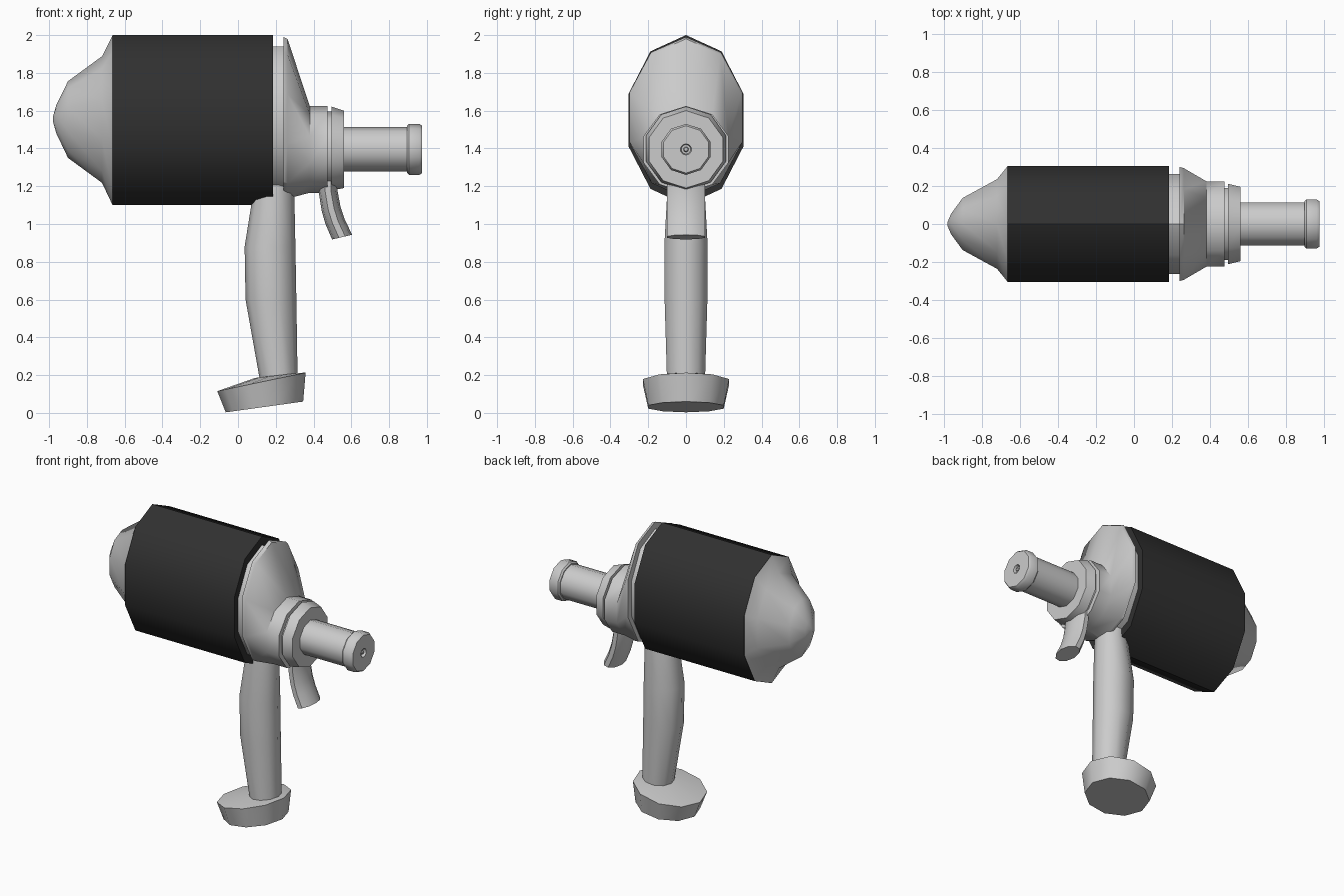
import bpy, bmesh, math
from mathutils import Vector

N = 10


def loft(name, rings, angle=40, color=None, caps=(True, True)):
    """Skin ten-sided rings; each ring = (ax, az, bx, bz, half width in y)."""
    bm = bmesh.new()
    loops = []
    for ax, az, bx, bz, w in rings:
        a, b = Vector((ax, 0, az)), Vector((bx, 0, bz))
        mid, u = (a + b) / 2, (b - a) / 2
        loops.append([bm.verts.new(mid + u * math.cos(t) + Vector((0, w * math.sin(t), 0)))
                      for t in (2 * math.pi * i / N for i in range(N))])
    for p, q in zip(loops, loops[1:]):
        for i in range(N):
            j = (i + 1) % N
            bm.faces.new((p[i], p[j], q[j], q[i]))
    if caps[0]:
        bm.faces.new(loops[0])
    if caps[1]:
        bm.faces.new(loops[-1])
    bmesh.ops.recalc_face_normals(bm, faces=bm.faces)
    me = bpy.data.meshes.new(name)
    bm.to_mesh(me)
    bm.free()
    ob = bpy.data.objects.new(name, me)
    bpy.context.collection.objects.link(ob)
    if color:
        mat = bpy.data.materials.new(name)
        mat.diffuse_color = color
        me.materials.append(mat)
    bpy.ops.object.select_all(action='DESELECT')
    ob.select_set(True)
    bpy.context.view_layer.objects.active = ob
    bpy.ops.object.shade_smooth_by_angle(angle=math.radians(angle))
    return ob


def along_x(x, z, rz, ry=None):
    """Upright ring at x, centred on height z."""
    return (x, z - rz, x, z + rz, rz if ry is None else ry)


# Dark main housing
loft("motor_housing", [along_x(-0.665, 1.55, 0.45, 0.32), along_x(0.185, 1.55, 0.45, 0.32)],
     color=(0.03, 0.03, 0.03, 1))

# Rounded rear cap
loft("rear_cap", [along_x(-0.665, 1.55, 0.448, 0.318), along_x(-0.72, 1.553, 0.335, 0.247),
                  along_x(-0.9, 1.553, 0.203, 0.144), along_x(-0.962, 1.555, 0.075, 0.055),
                  along_x(-0.98, 1.555, 0.012, 0.009)])

# Neck ring, flange and tapered front collar
loft("neck_ring", [along_x(0.18, 1.55, 0.39, 0.275), along_x(0.25, 1.55, 0.39, 0.275)])
loft("front_collar", [(0.24, 1.14, 0.24, 1.99, 0.315), (0.262, 1.135, 0.262, 1.98, 0.308),
                      along_x(0.38, 1.395, 0.23, 0.236), along_x(0.475, 1.395, 0.23, 0.236)])

# Groove and locking ring
loft("collar_groove", [along_x(0.47, 1.395, 0.2), along_x(0.5, 1.395, 0.2)])
loft("locking_ring", [along_x(0.495, 1.4, 0.222), along_x(0.56, 1.395, 0.205)])

# Barrel, and nozzle tip with a recessed hole
loft("barrel", [along_x(0.55, 1.395, 0.118), along_x(0.91, 1.395, 0.118)])
loft("nozzle_tip", [along_x(x, 1.395, r) for x, r in
                    ((0.895, 0.125), (0.905, 0.135), (0.96, 0.135), (0.975, 0.125),
                     (0.975, 0.03), (0.955, 0.025), (0.955, 0.014), (0.97, 0.01))])

# Grip
loft("grip", [(0.12, 1.3, 0.27, 1.3, 0.1), (0.075, 1.13, 0.298, 1.17, 0.105),
              (0.035, 0.88, 0.304, 0.88, 0.121), (0.04, 0.6, 0.309, 0.6, 0.119),
              (0.12, 0.15, 0.316, 0.15, 0.105)])

# Tilted foot under the grip
loft("grip_foot", [(-0.065, 0.003, 0.345, 0.06, 0.21), (-0.11, 0.115, 0.358, 0.213, 0.24),
                   (0.09, 0.185, 0.325, 0.212, 0.12)])

# Curved trigger
loft("trigger", [(0.425, 1.26, 0.525, 1.26, 0.105), (0.427, 1.17, 0.526, 1.18, 0.105),
                 (0.443, 1.07, 0.543, 1.09, 0.105), (0.463, 1.0, 0.565, 1.025, 0.105),
                 (0.498, 0.918, 0.604, 0.943, 0.105)])
